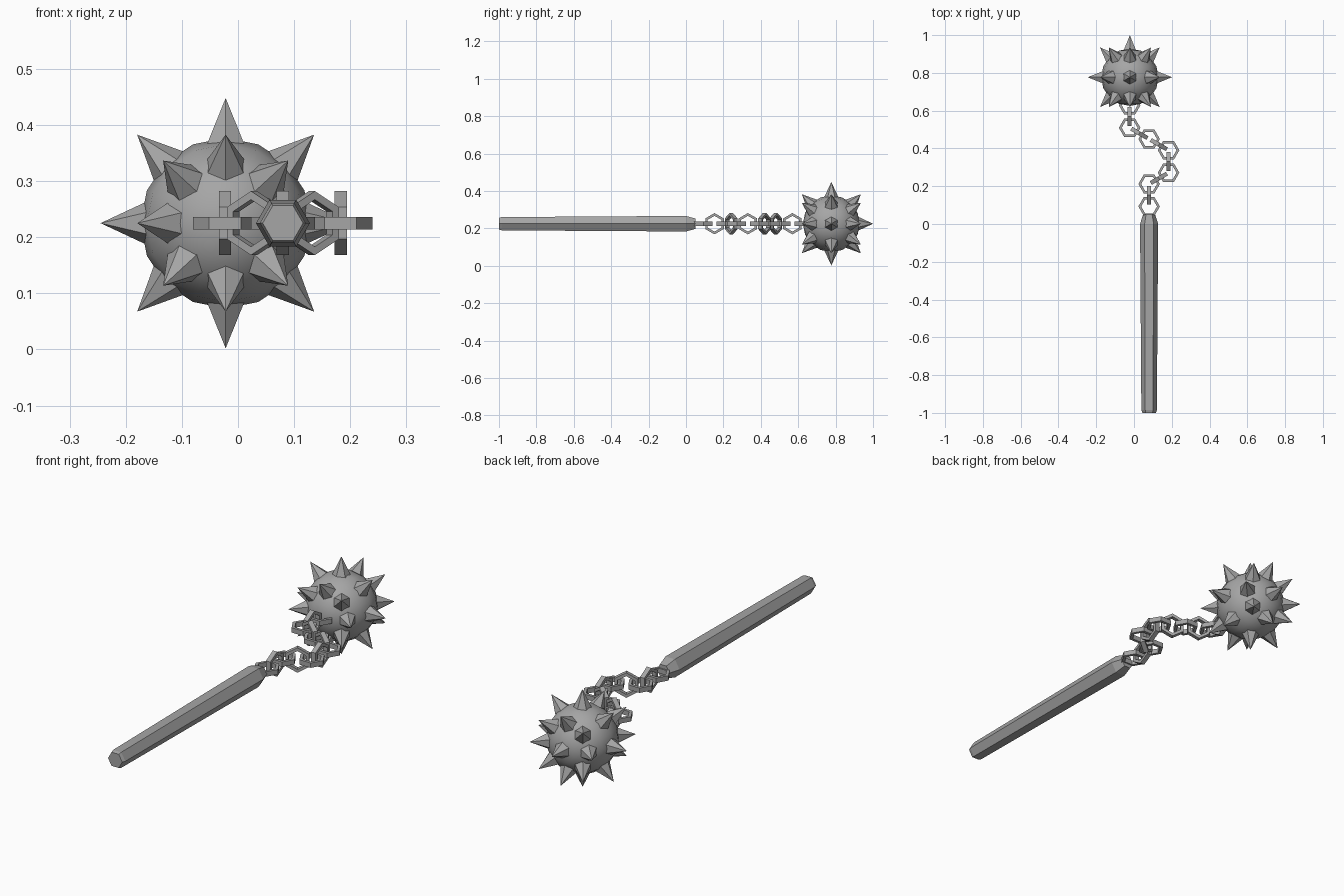
import bpy, bmesh, math
from mathutils import Vector, Matrix

if "Cube" in bpy.data.objects:
    bpy.data.objects.remove(bpy.data.objects["Cube"])

MID = 0.225                                  # height of the whole weapon's axis
BALL = Vector((-0.022, 0.777, MID))

iron = bpy.data.materials.new("iron grey")
iron.use_nodes = True
grey = (0.38, 0.38, 0.38, 1)
iron.diffuse_color = grey
iron.node_tree.nodes["Principled BSDF"].inputs["Base Color"].default_value = grey


def finish(name, bm, smooth=False):
    bmesh.ops.recalc_face_normals(bm, faces=bm.faces)
    for f in bm.faces:
        f.smooth = False
    mesh = bpy.data.meshes.new(name)
    bm.to_mesh(mesh)
    bm.free()
    mesh.materials.append(iron)
    ob = bpy.data.objects.new(name, mesh)
    bpy.context.collection.objects.link(ob)
    if smooth:
        bpy.ops.object.select_all(action='DESELECT')
        ob.select_set(True)
        bpy.context.view_layer.objects.active = ob
        bpy.ops.object.shade_smooth_by_angle(angle=math.radians(30))
    return ob


def hexagon(radius):
    return [(radius * math.cos(i * math.pi / 3), radius * math.sin(i * math.pi / 3))
            for i in range(6)]


# Handle: hexagonal shaft that widens toward the chain, with chamfered ends
bm = bmesh.new()
rings = []
for y, r in [(-1, 0.036), (-0.985, 0.041), (0, 0.048), (0.05, 0.032)]:
    rings.append([bm.verts.new((0.08 + a, y, MID + b)) for a, b in hexagon(r)])
for lo, hi in zip(rings, rings[1:]):
    for i in range(6):
        j = (i + 1) % 6
        bm.faces.new((lo[i], lo[j], hi[j], hi[i]))
bm.faces.new(rings[0])
bm.faces.new(rings[-1])
finish("handle", bm)


# Chain: flat and upright hexagonal links alternate along a zigzag path
def link(name, centre, heading, upright):
    along = Vector((math.cos(heading), math.sin(heading), 0))
    side = along.cross(Vector((0, 0, 1)))
    up = Vector((0, 0, 1))
    corner, normal = (up, side) if upright else (side, up)
    bm = bmesh.new()
    loops = []
    for r, t in [(0.057, -0.011), (0.057, 0.011), (0.042, 0.011), (0.042, -0.011)]:
        loops.append([bm.verts.new(centre + corner * a + along * b + normal * t)
                      for a, b in hexagon(r)])
    for k in range(4):
        p, q = loops[k], loops[(k + 1) % 4]
        for i in range(6):
            j = (i + 1) % 6
            bm.faces.new((p[i], p[j], q[j], q[i]))
    finish(name, bm)


STEP = 0.119
pos = Vector((0.08, 0.093, MID))
link("chain_link_flat_1", pos, math.pi / 2, False)
for n, degrees in enumerate([90, 30, 90, 150, 150, 90], 1):
    heading = math.radians(degrees)
    move = Vector((math.cos(heading), math.sin(heading), 0)) * STEP
    link(f"chain_link_upright_{n}", pos + move / 2, heading, True)
    pos = pos + move
    link(f"chain_link_flat_{n + 1}", pos, math.pi / 2, False)

# Ball: low sphere with its poles along the chain direction
bm = bmesh.new()
bmesh.ops.create_uvsphere(
    bm, u_segments=16, v_segments=8, radius=0.152,
    matrix=Matrix.Translation(BALL) @ Matrix.Rotation(math.pi / 2, 4, 'X'))
finish("ball", bm, smooth=True)

# Spikes: three rings of eight and one at the far pole
directions = [Vector((0, 1, 0))]
for lat in (-45, 0, 45):
    for k in range(8):
        a, b = k * math.pi / 4, math.radians(lat)
        directions.append(Vector((math.cos(a) * math.cos(b), math.sin(b),
                                  math.sin(a) * math.cos(b))))
bm = bmesh.new()
for d in directions:
    turn = d.to_track_quat('Z', 'Y').to_matrix().to_4x4()
    bmesh.ops.create_cone(
        bm, cap_ends=True, segments=6, radius1=0.043, radius2=0, depth=0.092,
        matrix=Matrix.Translation(BALL + d * 0.177) @ turn)
bmesh.ops.remove_doubles(bm, verts=bm.verts, dist=0.0001)
finish("spikes", bm)
